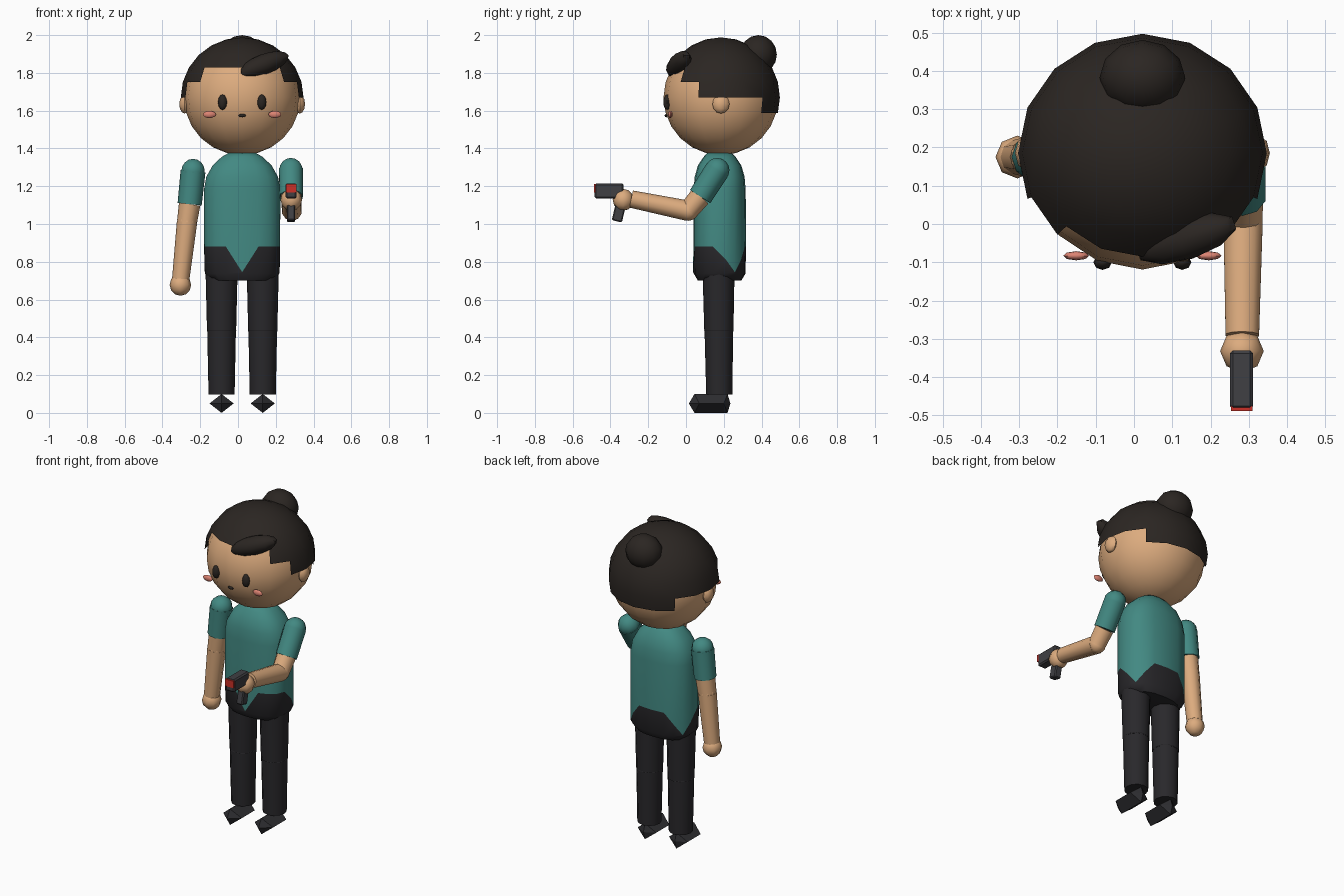
import bpy, bmesh, math
from mathutils import Vector, Matrix

if "Cube" in bpy.data.objects:
    bpy.data.objects.remove(bpy.data.objects["Cube"])

CX, CY = 0.022, 0.178          # body axis


def material(name, rgb):
    m = bpy.data.materials.new(name)
    m.diffuse_color = (*rgb, 1)
    m.use_nodes = True
    m.node_tree.nodes["Principled BSDF"].inputs["Base Color"].default_value = m.diffuse_color
    return m


SKIN = material("skin", (0.72, 0.41, 0.21))
TEAL = material("teal", (0.055, 0.25, 0.225))
HAIR = material("hair", (0.024, 0.019, 0.016))
DARK = material("trousers", (0.022, 0.021, 0.024))
SHOE = material("shoe", (0.028, 0.028, 0.032))
METAL = material("metal", (0.05, 0.05, 0.056))
RED = material("red", (0.6, 0.03, 0.02))
BLUSH = material("blush", (0.72, 0.23, 0.17))


def finish(name, bm, mat, angle=50):
    bmesh.ops.recalc_face_normals(bm, faces=bm.faces)
    me = bpy.data.meshes.new(name)
    bm.to_mesh(me)
    bm.free()
    me.materials.append(mat)
    for p in me.polygons:
        p.use_smooth = angle > 0
    if angle:
        me.set_sharp_from_angle(angle=math.radians(angle))
    ob = bpy.data.objects.new(name, me)
    bpy.context.collection.objects.link(ob)
    return ob


def ball(name, loc, size, mat, seg=10, rings=8, rot=None):
    bm = bmesh.new()
    bmesh.ops.create_uvsphere(bm, u_segments=seg, v_segments=rings, radius=1)
    m = Matrix.Translation(loc) @ (rot or Matrix()) @ Matrix.Diagonal((*size, 1))
    bm.transform(m)
    return finish(name, bm, mat)


def tube(name, a, b, r1, r2, mat, seg=10):
    a, b = Vector(a), Vector(b)
    d = b - a
    bm = bmesh.new()
    bmesh.ops.create_cone(bm, cap_ends=True, segments=seg, radius1=r1, radius2=r2, depth=d.length)
    bm.transform(Matrix.Translation((a + b) / 2) @ d.to_track_quat('Z', 'Y').to_matrix().to_4x4())
    return finish(name, bm, mat)


def box(name, loc, size, mat, tilt=0, bevel=0.0):
    bm = bmesh.new()
    bmesh.ops.create_cube(bm, size=1)
    bm.transform(Matrix.Diagonal((*size, 1)))
    if bevel:
        bmesh.ops.bevel(bm, geom=bm.edges[:], offset=bevel, segments=1, affect='EDGES')
    bm.transform(Matrix.Translation(loc) @ Matrix.Rotation(tilt, 4, 'X'))
    return finish(name, bm, mat, 0)


def loft(name, rings, mat):
    bm = bmesh.new()
    loops = [[bm.verts.new(p) for p in r] for r in rings]
    n = len(loops[0])
    for lo, hi in zip(loops, loops[1:]):
        for i in range(n):
            j = (i + 1) % n
            bm.faces.new((lo[i], lo[j], hi[j], hi[i]))
    bm.faces.new(loops[0])
    bm.faces.new(loops[-1])
    return finish(name, bm, mat)


# Head, and hair cap cut to a stepped hairline
HEAD = Vector((CX, 0.185, 1.67))
ball("head", HEAD, (0.308, 0.304, 0.305), SKIN, 16, 12)
bm = bmesh.new()
bmesh.ops.create_uvsphere(bm, u_segments=16, v_segments=12, radius=1)
drop = []
for f in bm.faces:
    c = f.calc_center_median()
    lon = math.degrees(math.atan2(abs(c.x), -c.y))      # 0 = front
    low = 0.5 if lon < 45 else 0.25 if lon < 67.5 else 0 if lon < 135 else -0.26
    if c.z < low:
        drop.append(f)
bmesh.ops.delete(bm, geom=drop, context='FACES')
bm.transform(Matrix.Translation(HEAD) @ Matrix.Diagonal((0.325, 0.312, 0.318, 1)))
finish("hair_cap", bm, HAIR)
ball("hair_bun", (0.022, 0.383, 1.897), (0.112, 0.098, 0.103), HAIR, 12, 8)
ball("hair_fringe", (0.137, -0.038, 1.845), (0.147, 0.055, 0.054), HAIR, 10, 8,
     Matrix.Rotation(math.radians(18), 4, 'Z') @ Matrix.Rotation(math.radians(-20), 4, 'Y'))

# Face and ears
for s in (-1, 1):
    ball("eye", (CX + s * 0.104, -0.1, 1.645), (0.024, 0.02, 0.041), HAIR, 8, 6)
    ball("cheek", (CX + s * 0.173, -0.083, 1.58), (0.034, 0.012, 0.019), BLUSH, 8, 6)
    ball("ear", (CX + s * 0.305, 0.185, 1.635), (0.028, 0.045, 0.05), SKIN, 8, 6)
ball("mouth", (CX, -0.105, 1.574), (0.02, 0.008, 0.009), HAIR, 8, 6)

# Torso: shirt with pointed hem over dark hips
N = 18
DIPS = {0: 0.745, 5: 0.81, 6: 0.745, 7: 0.81, 11: 0.81, 12: 0.745, 13: 0.81}
HEM = [DIPS.get(i, 0.88) for i in range(N)]


def ring(heights, rx, ry):
    pts = []
    for i, z in enumerate(heights):
        a = math.tau * i / N
        s, c = math.sin(a), -math.cos(a)
        pts.append((CX + rx * math.copysign(abs(s) ** 0.8, s),
                    CY + ry * math.copysign(abs(c) ** 0.8, c), z))
    return pts


loft("shirt", [ring(HEM, 0.203, 0.14)] + [ring([z] * N, rx, ry) for z, rx, ry in
     [(1.18, 0.205, 0.138), (1.25, 0.192, 0.132), (1.31, 0.158, 0.115),
      (1.355, 0.11, 0.085), (1.375, 0.075, 0.066)]], TEAL)
loft("hips", [ring([z] * N, rx, ry) for z, rx, ry in
     [(0.70, 0.165, 0.115), (0.738, 0.2, 0.137)]] + [ring(HEM, 0.203, 0.14)], DARK)
tube("collar", (CX, CY, 1.33), (CX, CY, 1.39), 0.07, 0.066, TEAL, 12)

# Legs and shoes
for s in (-1, 1):
    x = CX + s * 0.109
    tube("upper_leg", (x, 0.172, 0.80), (x, 0.174, 0.43), 0.086, 0.077, DARK, 12)
    ball("knee", (x, 0.174, 0.435), (0.078, 0.078, 0.035), DARK, 12, 6)
    tube("lower_leg", (x, 0.174, 0.44), (x, 0.176, 0.098), 0.076, 0.069, DARK, 12)
    bm = bmesh.new()
    for p in [(0, 0.045, 0.1), (0, 0.22, 0.1), (0, 0.045, 0), (0, 0.22, 0), (0, 0.015, 0.05),
              (0, 0.235, 0.05)] + [(k * 0.064, y, 0.05) for k in (-1, 1) for y in (0.07, 0.2)]:
        bm.verts.new((x + p[0], p[1], p[2]))
    bmesh.ops.convex_hull(bm, input=bm.verts)
    finish("shoe", bm, SHOE, 0)


# Arms: shoulder, sleeve end, elbow, wrist, hand
def arm(side, shoulder, cuff, elbow, wrist, hand):
    ball(side + "_shoulder", shoulder, (0.065,) * 3, TEAL)
    tube(side + "_sleeve", shoulder, cuff, 0.066, 0.064, TEAL)
    tube(side + "_upper_arm", cuff, elbow, 0.057, 0.053, SKIN)
    ball(side + "_elbow", elbow, (0.053,) * 3, SKIN)
    tube(side + "_forearm", elbow, wrist, 0.054, 0.046, SKIN)
    ball(side + "_hand", hand, (0.057, 0.056, 0.058), SKIN, 8, 6)


arm("left", (-0.238, 0.175, 1.28), (-0.256, 0.175, 1.105), (-0.27, 0.175, 1.01),
    (-0.303, 0.175, 0.71), (-0.305, 0.175, 0.678))
arm("right", (0.28, 0.165, 1.285), (0.282, 0.075, 1.145), (0.285, 0.012, 1.07),
    (0.283, -0.29, 1.132), (0.282, -0.332, 1.128))

# Hand-held blaster
box("blaster_barrel", (0.281, -0.407, 1.175), (0.06, 0.154, 0.078), METAL, 0, 0.008)
box("blaster_grip", (0.281, -0.352, 1.075), (0.044, 0.055, 0.125), METAL, math.radians(-13), 0.006)
box("blaster_tip", (0.281, -0.482, 1.189), (0.056, 0.012, 0.044), RED)
